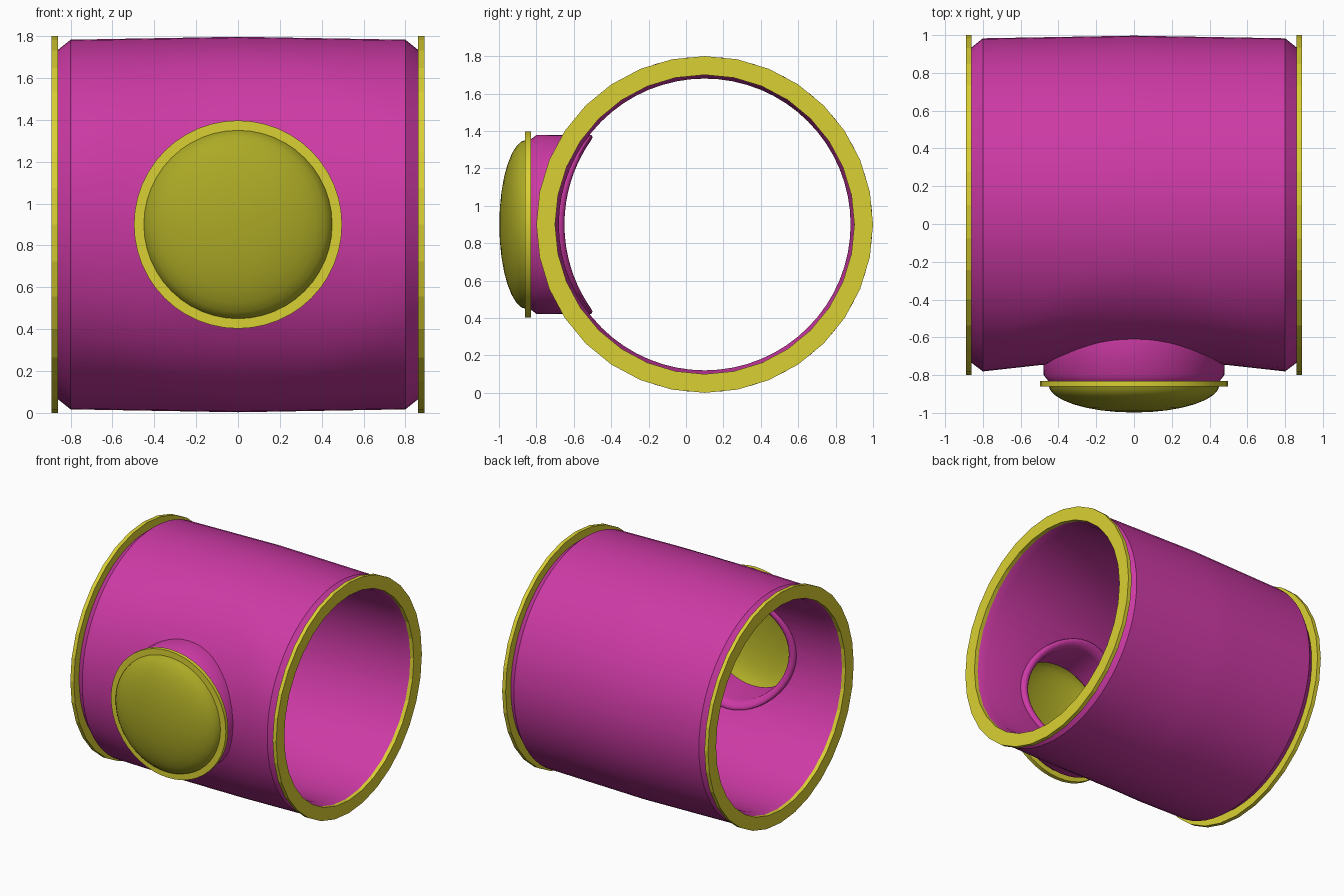
import bpy, bmesh, math
from mathutils import Vector

cube = bpy.data.objects.get("Cube")
if cube:
    bpy.data.objects.remove(cube, do_unlink=True)

CY, CZ = 0.1, 0.9          # main tube axis runs along x here
HOLE = 0.45                # radius of the opening in the wall


def material(name, rgb):
    m = bpy.data.materials.new(name)
    m.use_nodes = True
    m.diffuse_color = (*rgb, 1)
    m.node_tree.nodes["Principled BSDF"].inputs["Base Color"].default_value = (*rgb, 1)
    return m


magenta = material("magenta", (0.61, 0.042, 0.376))
yellow = material("yellow", (0.70, 0.63, 0.033))
olive = material("olive yellow", (0.413, 0.402, 0.019))


def sweep(name, section, place, segments, mat, closed=True, smooth=40):
    """Sweep a list of section points around an axis; place(point, angle) gives a position."""
    bm = bmesh.new()
    rings = [[bm.verts.new(place(p, math.tau * i / segments)) for p in section]
             for i in range(segments)]
    n = len(section)
    for i in range(segments):
        a, b = rings[i], rings[(i + 1) % segments]
        for j in range(n if closed else n - 1):
            k = (j + 1) % n
            bm.faces.new((a[j], a[k], b[k], b[j]))
    bmesh.ops.remove_doubles(bm, verts=bm.verts, dist=1e-5)
    bmesh.ops.recalc_face_normals(bm, faces=bm.faces)
    mesh = bpy.data.meshes.new(name)
    bm.to_mesh(mesh)
    bm.free()
    mesh.materials.append(mat)
    obj = bpy.data.objects.new(name, mesh)
    bpy.context.collection.objects.link(obj)
    if smooth:
        shade(obj, smooth)
    return obj


def shade(obj, degrees):
    bpy.ops.object.select_all(action='DESELECT')
    obj.select_set(True)
    bpy.context.view_layer.objects.active = obj
    bpy.ops.object.shade_smooth_by_angle(angle=math.radians(degrees))


def around_x(p, a):
    x, r = p
    return Vector((x, CY + r * math.sin(a), CZ + r * math.cos(a)))


def around_y(p, a):
    r, y = p
    return Vector((r * math.cos(a), y, CZ + r * math.sin(a)))


def wall_point(p, a):
    """Outer wall sinks slightly toward the round opening at the front."""
    v = around_x(p, a)
    if p[1] > 0.82 and v.y < CY:
        rho = math.hypot(v.x, v.z - CZ)
        sink = 0.045 * (1 - min(max((rho - 0.47) / 0.35, 0), 1))
        v = around_x((p[0], p[1] - sink), a)
    return v


# Main tube: slightly barrelled, chamfered ends, hollow
steps = [-0.8 + 0.1 * i for i in range(17)]
outer = [(x, 0.897 - 0.014 * abs(x) / 0.8) for x in steps]
section = ([(-0.86, 0.835)] + outer + [(0.86, 0.835), (0.86, 0.8), (0.8, 0.78),
           (-0.8, 0.78), (-0.86, 0.8)])
tube = sweep("tube_body", section, wall_point, 64, magenta, smooth=0)

# Round opening through the front wall
cutter = sweep("opening_cutter", [(0, -1.2), (HOLE, -1.2), (HOLE, -0.2), (0, -0.2)],
               around_y, 48, magenta, closed=False, smooth=0)
cutter.hide_render = True
cut = tube.modifiers.new("opening", 'BOOLEAN')
cut.operation = 'DIFFERENCE'
cut.solver = 'EXACT'
cut.object = cutter
bpy.context.view_layer.objects.active = tube
bpy.ops.object.modifier_apply(modifier=cut.name)
bpy.data.objects.remove(cutter, do_unlink=True)
shade(tube, 35)

# End rims
for side, label in ((1, "left"), (-1, "right")):
    sweep(label + "_end_rim", [(side * x, r) for x, r in
          ((0.86, 0.9), (0.89, 0.9), (0.89, 0.8), (0.86, 0.8))], around_x, 32, yellow, smooth=0)


# Port collar: its inner end follows the tube wall with a rounded lip
def collar_point(p, a):
    r, y, follow = p
    if follow:
        y += CY - math.sqrt(0.78 ** 2 - (r * math.sin(a)) ** 2)
    return around_y((r, y), a)


lip = [(0.45 + 0.03 * math.cos(t), 0.03 * math.sin(t), True)
       for t in (math.pi * i / 6 for i in range(7))]
sweep("port_collar", [(0.455, -0.83, False), (0.478, -0.80, False)] + lip
      + [(0.42, -0.83, False)], collar_point, 48, magenta)

# Port rim and domed cap
sweep("port_rim", [(0.497, -0.83), (0.497, -0.86), (0.45, -0.86), (0.42, -0.83)],
      around_y, 48, yellow, smooth=30)
dome = [(0.453 * math.cos(t), -0.85 - 0.148 * math.sin(t))
        for t in (math.pi / 2 * i / 8 for i in range(9))]
sweep("domed_cap", dome, around_y, 48, olive, closed=False, smooth=60)
